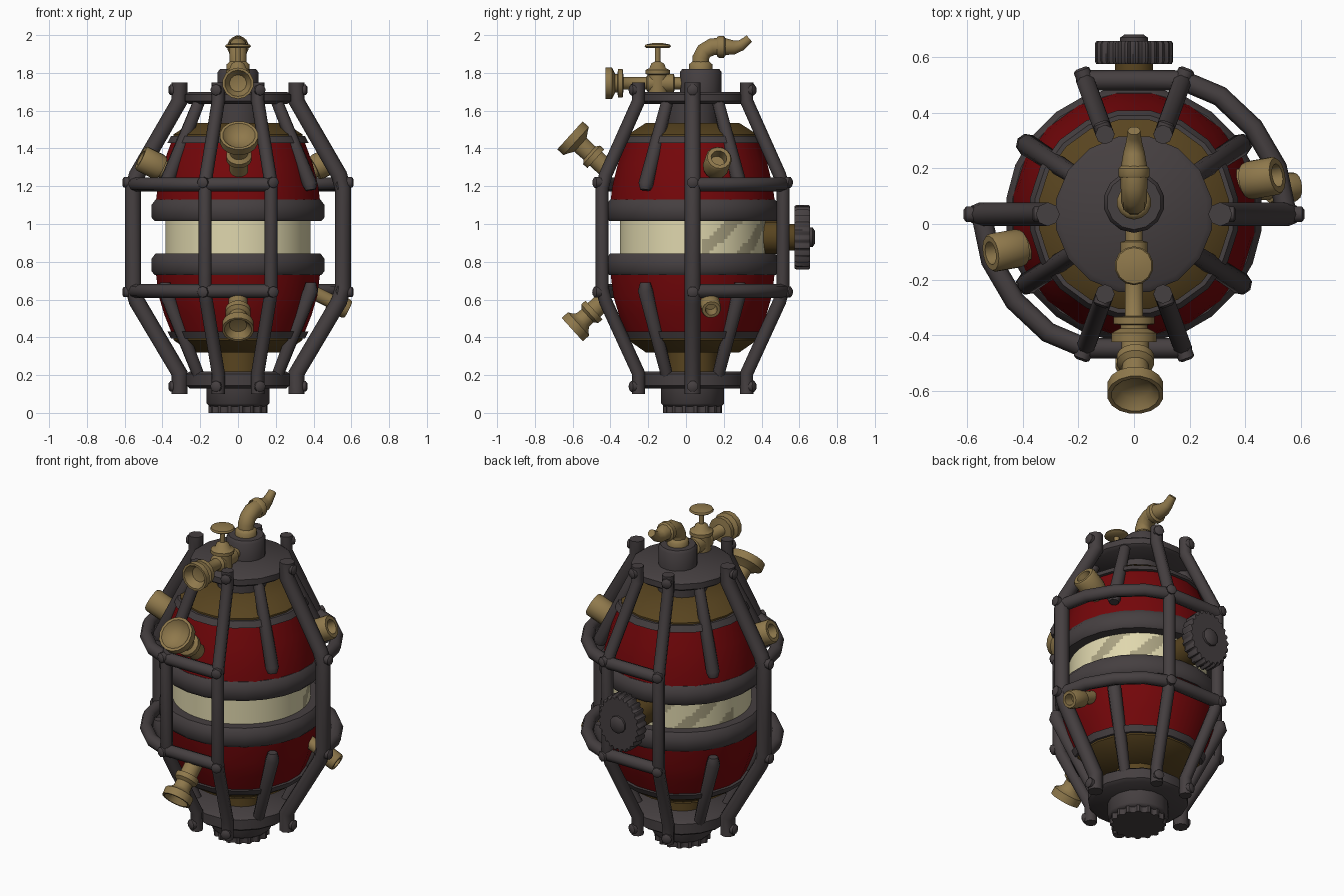
import bpy, bmesh, math
from mathutils import Vector, Matrix

if "Cube" in bpy.data.objects:
    bpy.data.objects.remove(bpy.data.objects["Cube"])

CY = 0.035  # y of the main axis


def material(name, rgb):
    m = bpy.data.materials.new(name)
    m.diffuse_color = (*rgb, 1)
    m.use_nodes = True
    m.node_tree.nodes["Principled BSDF"].inputs["Base Color"].default_value = m.diffuse_color
    return m


IRON = material("dark iron", (0.060, 0.050, 0.052))
RED = material("deep red", (0.175, 0.002, 0.003))
BROWN = material("dark bronze", (0.098, 0.058, 0.014))
BRASS = material("brass", (0.275, 0.19, 0.072))
CREAM = material("cream glass", (0.74, 0.68, 0.42))
STREAK = material("dull glass streak", (0.40, 0.36, 0.22))


def finish(name, mesh, mats):
    ob = bpy.data.objects.new(name, mesh)
    bpy.context.collection.objects.link(ob)
    for m in mats:
        mesh.materials.append(m)
    return ob


def lathe(name, prof, mat, segs=16, origin=(0, CY, 0), axis=(0, 0, 1), tooth=1.0, squash=1.0):
    """Revolve (radius, height) points round an axis; tooth < 1 cuts gear teeth."""
    bm = bmesh.new()
    rot = Vector((0, 0, 1)).rotation_difference(Vector(axis).normalized()).to_matrix().to_4x4()
    mtx = Matrix.Translation(origin) @ rot
    if prof[0][1] > prof[-1][1]:
        prof = prof[::-1]
    rows = []
    for r, h in prof:
        row = []
        for i in range(segs):
            a = math.tau * (i + 0.5) / segs
            k = tooth if i % 4 > 1 else 1.0
            row.append(bm.verts.new(mtx @ Vector((r * k * math.cos(a) * squash, r * k * math.sin(a), h))))
        rows.append(row)
    for a, b in zip(rows, rows[1:]):
        for i in range(segs):
            j = (i + 1) % segs
            bm.faces.new((a[i], a[j], b[j], b[i]))
    bmesh.ops.remove_doubles(bm, verts=bm.verts[:], dist=1e-5)
    mesh = bpy.data.meshes.new(name)
    bm.to_mesh(mesh)
    bm.free()
    return finish(name, mesh, [mat])


def tube(name, pts, r, mat, radii=None, res=2):
    cu = bpy.data.curves.new(name, 'CURVE')
    cu.dimensions = '3D'
    cu.bevel_depth, cu.bevel_resolution, cu.use_fill_caps = r, res, True
    sp = cu.splines.new('POLY')
    sp.points.add(len(pts) - 1)
    for i, p in enumerate(pts):
        sp.points[i].co = (*p, 1)
        sp.points[i].radius = radii[i] if radii else 1
    tmp = bpy.data.objects.new(name + "_curve", cu)
    bpy.context.collection.objects.link(tmp)
    dg = bpy.context.evaluated_depsgraph_get()
    mesh = bpy.data.meshes.new_from_object(tmp.evaluated_get(dg))
    bpy.data.objects.remove(tmp)
    mesh.materials.clear()
    return finish(name, mesh, [mat])


def polar(deg, r, z):
    a = math.radians(deg)
    return (r * math.cos(a), CY + r * math.sin(a), z)


# Foot: toothed ring and collar
lathe("foot_gear", [(0, 0), (0.157, 0), (0.157, 0.05), (0, 0.05)], IRON, 64, tooth=0.9)
lathe("foot_collar", [(0, 0.035), (0.155, 0.035), (0.170, 0.05), (0.170, 0.17), (0, 0.17)], IRON)
# End caps joining the cage
lathe("bottom_cap", [(0, 0.13), (0.26, 0.13), (0.28, 0.145), (0.28, 0.205), (0.26, 0.22), (0, 0.22)], IRON)
lathe("top_cap", [(0, 1.635), (0.265, 1.635), (0.285, 1.65), (0.285, 1.685), (0.265, 1.70), (0, 1.70)], IRON)
lathe("lower_neck", [(0.135, 0.2), (0.135, 0.34)], BROWN)
lathe("upper_neck", [(0.14, 1.52), (0.14, 1.64)], IRON)

# Vessel: bronze shoulders, iron trims, red shells, glass band
lathe("lower_shoulder", [(0, 0.32), (0.25, 0.32), (0.345, 0.385), (0.345, 0.42)], BROWN, 20)
lathe("upper_shoulder", [(0.345, 1.44), (0.345, 1.475), (0.25, 1.535), (0, 1.535)], BROWN, 20)
for nm, z, s in (("lower_trim", 0.42, 1), ("upper_trim", 1.44, -1)):
    lathe(nm, [(0.33, z - s * 0.025), (0.36, z - s * 0.025), (0.378, z + s * 0.01), (0.35, z + s * 0.01)], IRON, 20)
lathe("lower_red_shell", [(0.355, 0.42), (0.395, 0.52), (0.425, 0.62), (0.44, 0.74)], RED, 20)
lathe("upper_red_shell", [(0.44, 1.12), (0.43, 1.2), (0.40, 1.32), (0.355, 1.44)], RED, 20)
for nm, z in (("lower_band", 0.73), ("upper_band", 1.015)):
    lathe(nm, [(0.37, z), (0.445, z), (0.462, z + 0.02), (0.462, z + 0.085),
               (0.44, z + 0.115), (0.37, z + 0.115)], IRON, 24)

# Glass band with diagonal streaks on the rear half
glass = lathe("glass_band", [(0.385, 0.74 + 0.02 * i) for i in range(20)], CREAM, 120)
glass.data.materials.append(STREAK)
for p in glass.data.polygons:
    ang = math.degrees(math.atan2(p.center.y - CY, p.center.x))
    phase = (ang - 180 * (p.center.z - 0.93)) % 40
    if 8 < ang < 172 and abs(phase - 20) < 8:
        p.material_index = 1

# Cage uprights with bolts
for n, ang in enumerate((0, 70, 110, 180, 250, 290)):
    side = ang % 180 == 0
    rm, w = (0.555, 0.043) if side else (0.51, 0.035)
    rt = 0.31 if side else 0.305
    path = [(rt, 0.10), (rt, 0.21), (rm - 0.02, 0.59), (rm, 0.66), (rm, 1.19), (rm - 0.02, 1.26), (rt, 1.65), (rt, 1.75)]
    tube(f"cage_upright_{n}", [polar(ang, r, z) for r, z in path], w, IRON)
    out = Vector(polar(ang, 1, 0)) - Vector((0, CY, 0))
    for k, (r, z) in enumerate(((rt, 0.14), (rm, 0.64), (rm, 1.22), (rt, 1.71))):
        lathe(f"cage_bolt_{n}_{k}", [(0.03, 0), (0.03, w + 0.006), (0.018, w + 0.014), (0, w + 0.014)],
              IRON, 8, polar(ang, r, z), out)

# Cage hoops: front-left and back-right arcs only
for z in (0.645, 1.21):
    for nm, a0 in (("front", 180), ("back", 0)):
        angs = [a0 - 3, a0 + 18, a0 + 36, a0 + 54, a0 + 70, a0 + 90, a0 + 110]
        rr = [0.555, 0.54, 0.53, 0.525, 0.512, 0.482, 0.512]
        tube(f"{nm}_hoop_{z}", [polar(a, r, z) for a, r in zip(angs, rr)], 0.037, IRON)

# Slanted ribs between the uprights
for ang in (33, 147, 213, 327):
    tube(f"upper_rib_{ang}", [polar(ang, 0.24, 1.66), polar(ang, 0.455, 1.21), polar(ang, 0.46, 1.18)],
         0.04, IRON, [0.8, 1, 0.7])
    tube(f"lower_rib_{ang}", [polar(ang, 0.24, 0.18), polar(ang, 0.46, 0.65), polar(ang, 0.46, 0.69)],
         0.04, IRON, [0.8, 1, 0.7])


# Flared brass nozzles (hollow mouth at height h along the axis)
def funnel(name, origin, axis, r, h):
    lathe(name, [(0.05, -0.06), (0.05, 0.03), (0.068, 0.03), (0.068, 0.06), (0.048, 0.075), (0.05, h - 0.075),
                 (r * 0.8, h - 0.055), (r, h - 0.045), (r, h), (r * 0.85, h), (r * 0.55, h - 0.035), (0, h - 0.04)],
          BRASS, 16, origin, axis)


funnel("upper_front_nozzle", (0.005, -0.455, 1.325), (0, -0.74, 0.67), 0.102, 0.215)
funnel("lower_front_nozzle", (0, -0.465, 0.565), (0, -0.74, -0.67), 0.085, 0.185)


# Short side ports
def port(name, base, axis, r, h):
    lathe(name, [(r * 0.7, -0.1), (r * 0.7, 0.0), (r * 0.92, 0.0), (r, 0.02), (r, h - 0.01), (r * 0.9, h),
                 (r * 0.6, h), (r * 0.55, h - 0.06), (0, h - 0.06)], BRASS, 14, base, axis)


for nm, s in (("right", 1), ("left", -1)):
    port(f"upper_{nm}_port", (s * 0.405, CY + s * 0.12, 1.295), (s * 0.84, s * 0.15, 0.42), 0.07, 0.125)
port("lower_right_port", (0.485, 0.125, 0.595), (0.85, 0.08, -0.42), 0.053, 0.11)

# Rear shaft and toothed wheel
mid = (0, 0, 0.93)
back = (0, 1, 0)
lathe("rear_shaft", [(0.088, 0.38), (0.088, 0.53), (0.07, 0.535), (0.07, 0.59), (0, 0.59)], BROWN, 14, mid, back)
lathe("rear_wheel", [(0, 0.575), (0.165, 0.575), (0.172, 0.585), (0.172, 0.648), (0.165, 0.657), (0, 0.657)],
      IRON, 96, mid, back, tooth=0.92, squash=0.82)
lathe("rear_hub", [(0.052, 0.65), (0.052, 0.67), (0.035, 0.682), (0, 0.682)], IRON, 10, mid, back)

# Spout on its iron socket
sy = 0.078
lathe("spout_socket", [(0.11, 1.69), (0.11, 1.805), (0.098, 1.82), (0, 1.82)], IRON, 14, (0, sy, 0))
lathe("spout_flange", [(0.062, 1.81), (0.062, 1.845), (0.045, 1.86), (0, 1.86)], BRASS, 14, (0, sy, 0))
tube("spout_pipe", [(0, sy, 1.84), (0, sy, 1.88), (0, sy + 0.018, 1.915), (0, sy + 0.06, 1.938), (0, 0.2, 1.94),
                    (0, 0.255, 1.935), (0, 0.29, 1.945), (0, 0.315, 1.965), (0, 0.335, 1.982)], 0.046, BRASS,
     [1, 1, 1, 1.05, 1.05, 0.85, 0.65, 0.55, 0.5], 3)
lathe("spout_joint", [(0.052, 0), (0.058, 0.01), (0.058, 0.035), (0.045, 0.045)], BRASS, 14,
      (0, 0.165, 1.938), (0, 1, 0))

# Top valve: outlet pipe, body and handwheel
fwd = (0, -1, 0)
vo = (0, 0, 1.745)
lathe("valve_outlet", [(0.032, 0.02), (0.032, 0.06), (0.05, 0.065), (0.05, 0.2), (0.034, 0.21), (0.034, 0.33),
                       (0.05, 0.345), (0.05, 0.375), (0.07, 0.385), (0.083, 0.392), (0.083, 0.425), (0.07, 0.425),
                       (0.045, 0.38), (0, 0.37)], BRASS, 14, vo, fwd)
lathe("valve_collar", [(0.03, 0.33), (0.075, 0.335), (0.075, 0.36), (0.03, 0.365)], BRASS, 14, vo, fwd)
vy = -0.15
lathe("valve_body", [(0.055, 1.69), (0.055, 1.79), (0.067, 1.795), (0.067, 1.815), (0.045, 1.825), (0.035, 1.85),
                     (0.015, 1.86), (0.015, 1.935)], BRASS, 12, (0, vy, 0))
lathe("valve_handwheel", [(0, 1.93), (0.06, 1.932), (0.07, 1.94), (0.065, 1.95), (0.03, 1.957), (0, 1.957)],
      BRASS, 14, (0, vy, 0))

# Smooth rounded surfaces, keep edges sharp
bpy.ops.object.select_all(action='SELECT')
bpy.context.view_layer.objects.active = bpy.context.collection.objects[0]
bpy.ops.object.shade_smooth_by_angle(angle=math.radians(48))
